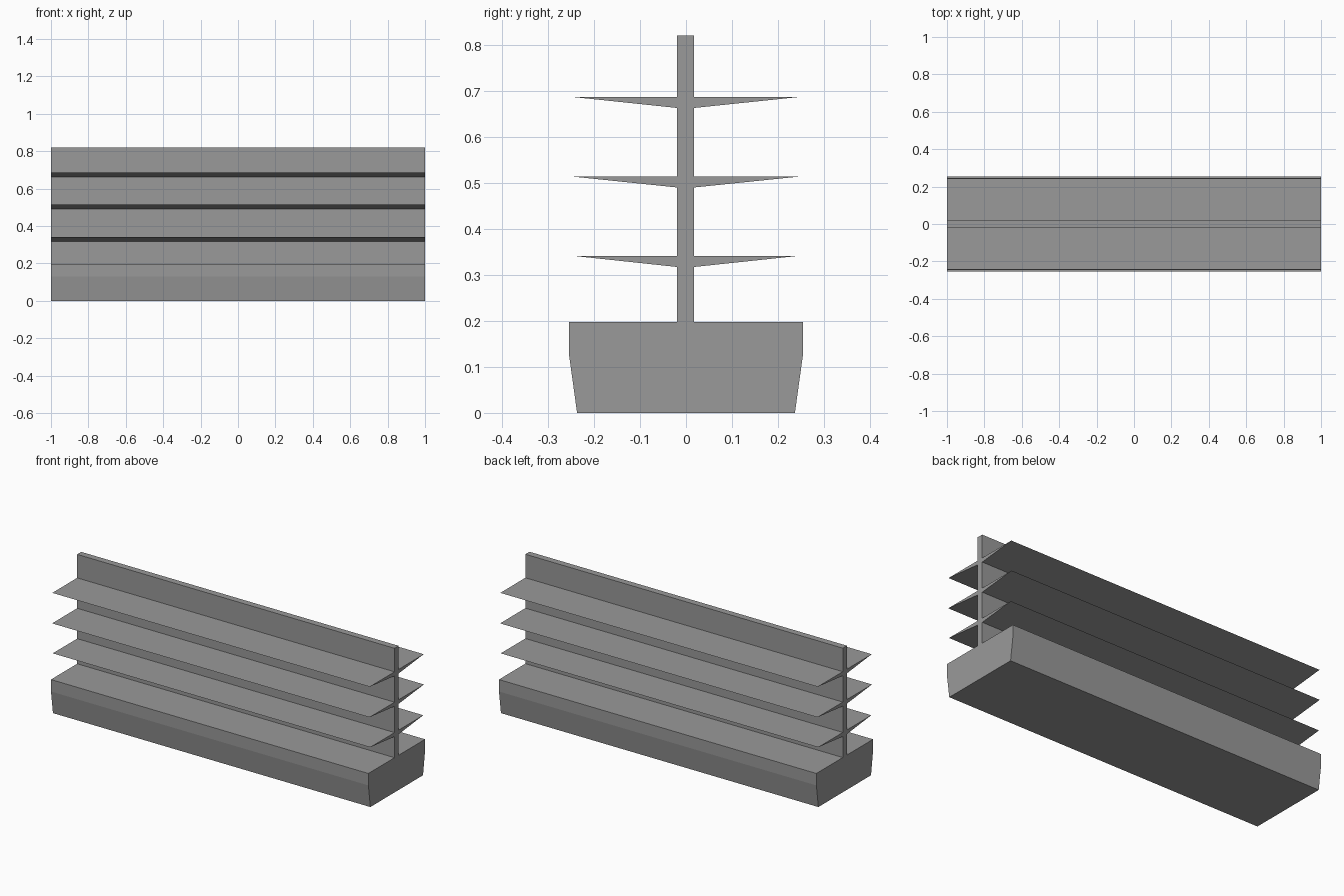
import bpy
import bmesh

cube = bpy.data.objects.get("Cube")
if cube:
    bpy.data.objects.remove(cube, do_unlink=True)

# Single painted metal colour
grey = bpy.data.materials.new("plain_grey")
grey.use_nodes = True
colour = (0.32, 0.32, 0.32, 1)
grey.diffuse_color = colour
grey.node_tree.nodes["Principled BSDF"].inputs["Base Color"].default_value = colour

HALF_LENGTH = 1.0


def extrude_profile(name, profile):
    """Extrude a (y, z) outline along the full length of the unit."""
    bm = bmesh.new()
    face = bm.faces.new([bm.verts.new((-HALF_LENGTH, y, z)) for y, z in profile])
    result = bmesh.ops.extrude_face_region(bm, geom=[face])
    moved = [v for v in result["geom"] if isinstance(v, bmesh.types.BMVert)]
    bmesh.ops.translate(bm, verts=moved, vec=(2 * HALF_LENGTH, 0, 0))
    bmesh.ops.recalc_face_normals(bm, faces=bm.faces)
    mesh = bpy.data.meshes.new(name)
    bm.to_mesh(mesh)
    bm.free()
    mesh.materials.append(grey)
    obj = bpy.data.objects.new(name, mesh)
    bpy.context.collection.objects.link(obj)


# Plinth with sides tapering in towards the floor
base_top = 0.198
extrude_profile("base", [(-0.237, 0), (0.237, 0), (0.255, 0.13),
                         (0.255, base_top), (-0.255, base_top), (-0.255, 0.13)])

# Thin upright back panel
back, front = 0.0175, -0.0195
extrude_profile("centre_panel", [(front, base_top), (back, base_top),
                                 (back, 0.821), (front, 0.821)])

# Wedge shelves on both sides, thick at the panel and sharp at the edge
tiers = {"lower": (0.341, 0.239), "middle": (0.514, 0.245), "upper": (0.687, 0.243)}
for tier, (top, reach) in tiers.items():
    for side, root, tip in (("front", front, -reach), ("back", back, reach)):
        extrude_profile(f"{tier}_{side}_shelf",
                        [(root, top - 0.0235), (tip, top), (root, top)])
